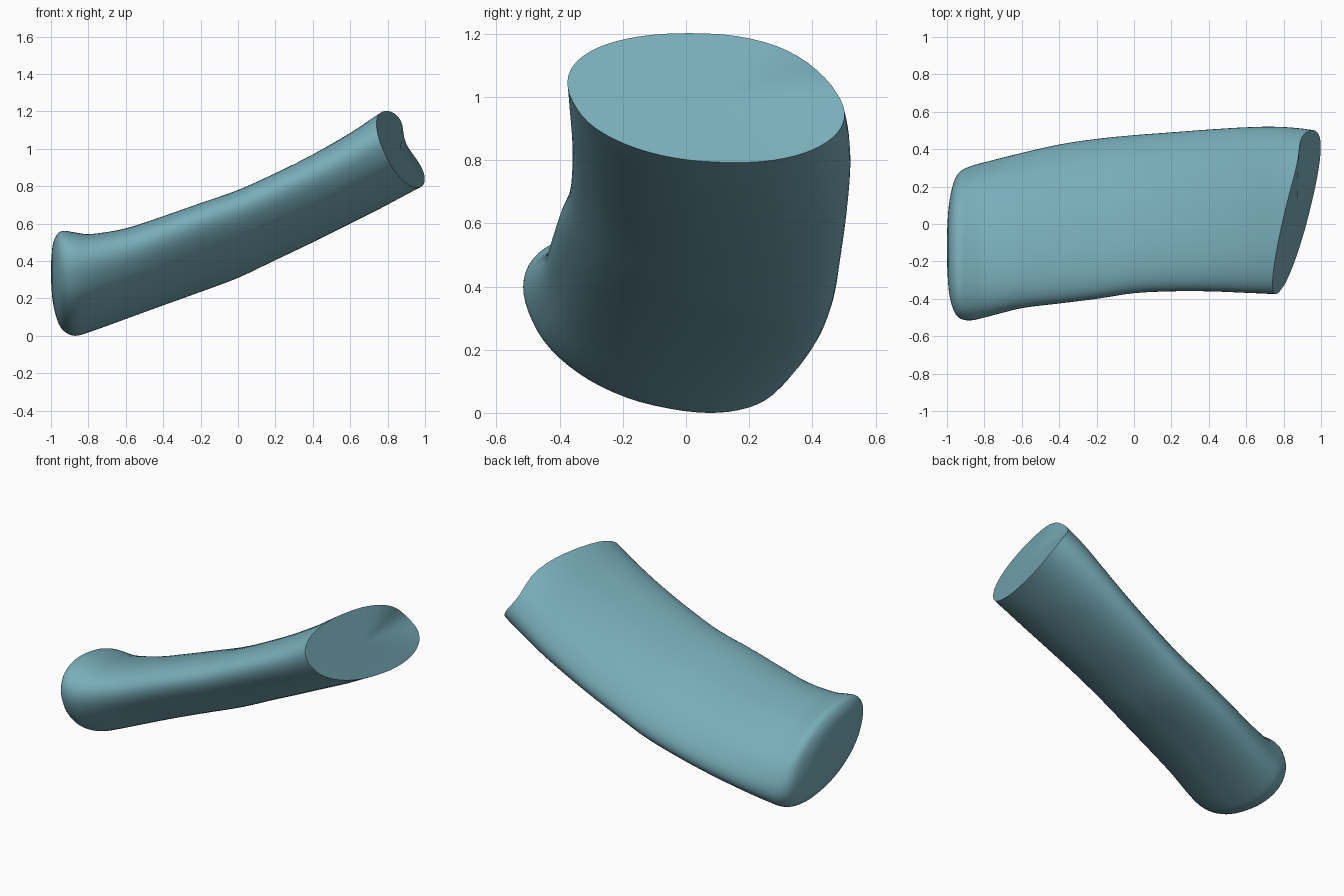
import bpy, bmesh, math
from mathutils import Vector

if "Cube" in bpy.data.objects:
    bpy.data.objects.remove(bpy.data.objects["Cube"])

N, STEPS = 64, 4

# Vertical sections along the body: x, y min, y max, z min, z max
keys = [
    (-1.0, -0.20, -0.05, 0.30, 0.38),
    (-0.99, -0.36, 0.10, 0.18, 0.49),
    (-0.965, -0.46, 0.22, 0.08, 0.545),
    (-0.93, -0.505, 0.28, 0.025, 0.562),
    (-0.87, -0.515, 0.31, 0.0, 0.553),
    (-0.78, -0.495, 0.335, 0.025, 0.545),
    (-0.6, -0.45, 0.38, 0.09, 0.575),
    (-0.4, -0.425, 0.425, 0.163, 0.64),
    (-0.2, -0.40, 0.455, 0.235, 0.71),
    (0.0, -0.37, 0.475, 0.31, 0.78),
    (0.2, -0.36, 0.49, 0.405, 0.87),
    (0.4, -0.36, 0.505, 0.50, 0.97),
    (0.6, -0.368, 0.517, 0.60, 1.085),
    (0.75, -0.375, 0.52, 0.675, 1.185),
    (0.9, -0.385, 0.51, 0.755, 1.28),
    (1.1, -0.39, 0.48, 0.86, 1.40),
]


def smooth(p0, p1, p2, p3, t):
    return [0.5 * (2*b + (c-a)*t + (2*a-5*b+4*c-d)*t*t + (3*b-a-3*c+d)*t**3)
            for a, b, c, d in zip(p0, p1, p2, p3)]


def power(v, e=0.94):
    return math.copysign(abs(v) ** e, v)


def tilt(x):
    """Skew of the oval section, strongest at mid length."""
    t = min(max((x + 0.9) / 1.7, 0), 1)
    return math.radians(24 + 10 * math.sin(math.pi * t))


def dip(v):
    """Hollow in the rear edge of the slanted end."""
    return 0.055 * math.exp(-((v.y - 0.46) / 0.2) ** 2 - ((v.z - 1.02) / 0.12) ** 2)


# Smooth list of sections
sections = []
for i in range(len(keys) - 1):
    q = [keys[min(max(i + k, 0), len(keys) - 1)] for k in (-1, 0, 1, 2)]
    sections += [smooth(*q, s / STEPS) for s in range(STEPS)]
sections.append(keys[-1])

# Loft the tilted ovals into a tube
bm = bmesh.new()
rings = []
for x, y0, y1, z0, z1 in sections:
    ring = []
    for k in range(N):
        a = 2 * math.pi * k / N
        y = (y0 + y1) / 2 + (y1 - y0) / 2 * power(math.cos(a))
        z = (z0 + z1) / 2 + (z1 - z0) / 2 * power(math.sin(a - tilt(x)))
        ring.append(bm.verts.new((x, y, z)))
    rings.append(ring)
for a, b in zip(rings, rings[1:]):
    for k in range(N):
        j = (k + 1) % N
        bm.faces.new((a[k], a[j], b[j], b[k]))
bm.faces.new(rings[0])

# Slanted cut at the high end: warp, cut flat, close, then warp back
for v in bm.verts:
    v.co.x += dip(v.co)
bmesh.ops.bisect_plane(bm, geom=bm.verts[:] + bm.edges[:] + bm.faces[:],
                       plane_co=Vector((0.793, 0.0, 1.197)),
                       plane_no=Vector((1.0, -0.228, 0.325)).normalized(),
                       clear_outer=True)
cap = bmesh.ops.holes_fill(bm, edges=[e for e in bm.edges if e.is_boundary], sides=0)
bmesh.ops.poke(bm, faces=cap["faces"])
for v in bm.verts:
    v.co.x -= dip(v.co)
bmesh.ops.recalc_face_normals(bm, faces=bm.faces[:])

mesh = bpy.data.meshes.new("curved_body")
bm.to_mesh(mesh)
bm.free()
body = bpy.data.objects.new("curved_body", mesh)
bpy.context.collection.objects.link(body)

mat = bpy.data.materials.new("muted teal")
mat.diffuse_color = (0.19, 0.42, 0.49, 1)
mat.use_nodes = True
mat.node_tree.nodes["Principled BSDF"].inputs["Base Color"].default_value = mat.diffuse_color
mesh.materials.append(mat)

bpy.context.view_layer.objects.active = body
body.select_set(True)
bpy.ops.object.shade_smooth_by_angle(angle=math.radians(40))
